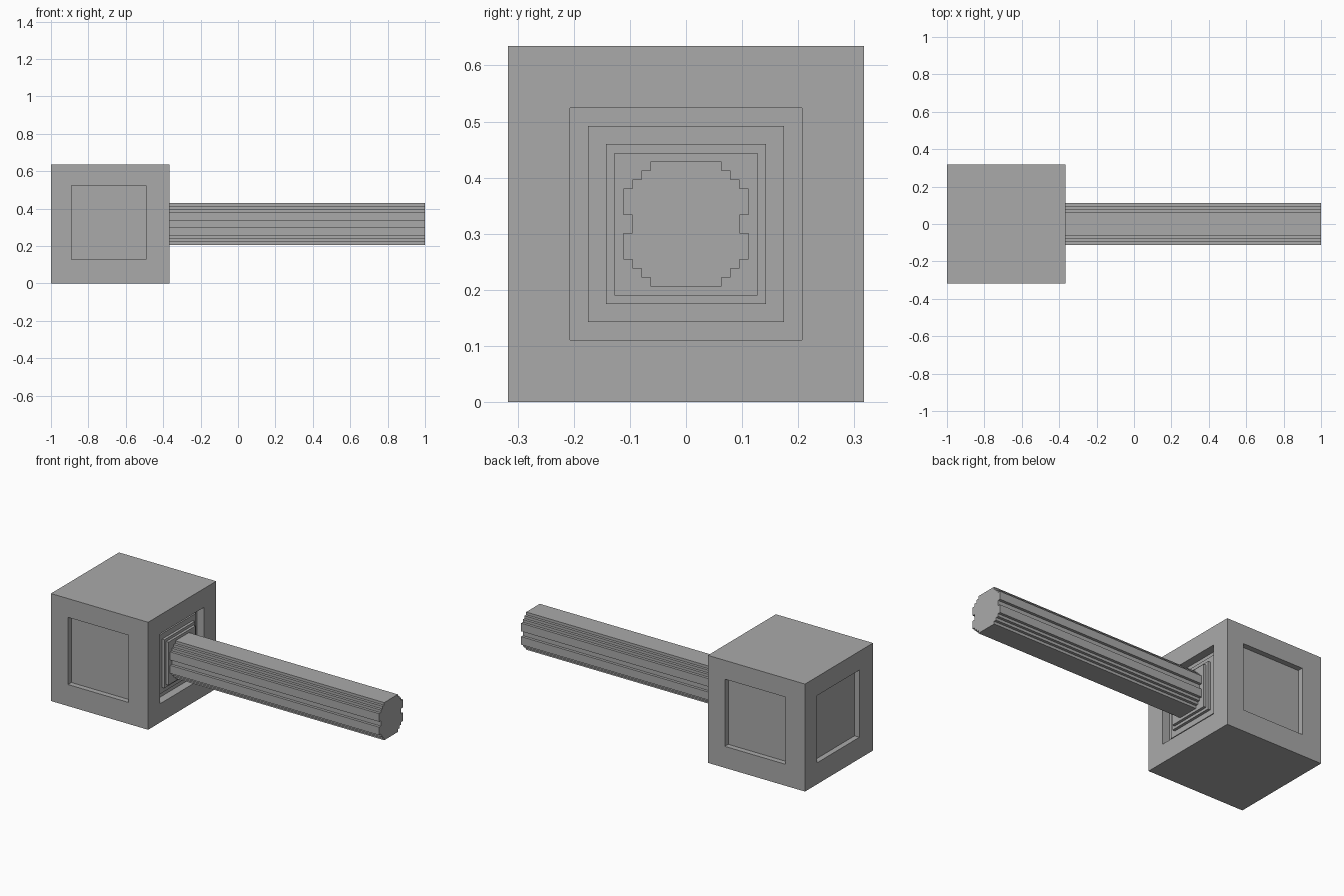
import bpy, bmesh
from mathutils import Matrix, Vector

U = 2 / 126          # one block unit
HEAD = 40            # head edge in units
C = Vector((-1 + 20 * U, 0, 20 * U))   # head centre

if "Cube" in bpy.data.objects:
    bpy.data.objects.remove(bpy.data.objects["Cube"], do_unlink=True)

grey = bpy.data.materials.new("stone grey")
grey.use_nodes = True
colour = (0.4, 0.4, 0.4, 1)
grey.diffuse_color = colour
grey.node_tree.nodes["Principled BSDF"].inputs["Base Color"].default_value = colour


def make(name, bm):
    bmesh.ops.recalc_face_normals(bm, faces=bm.faces)
    mesh = bpy.data.meshes.new(name)
    bm.to_mesh(mesh)
    bm.free()
    mesh.materials.append(grey)
    obj = bpy.data.objects.new(name, mesh)
    bpy.context.collection.objects.link(obj)
    return obj


def box(name, low, high, turn=0):
    """Box in units from the head centre, turned about z in quarter turns."""
    low, high = Vector(low) * U, Vector(high) * U
    bm = bmesh.new()
    size = Matrix.Diagonal((*(high - low), 1))
    spin = Matrix.Rotation(turn * 1.5707963, 4, 'Z')
    bmesh.ops.create_cube(bm, size=1, matrix=Matrix.Translation(C) @ spin
                          @ Matrix.Translation((low + high) / 2) @ size)
    return make(name, bm)


def cut(target, cutter):
    mod = target.modifiers.new("recess", 'BOOLEAN')
    mod.operation, mod.solver, mod.object = 'DIFFERENCE', 'EXACT', cutter
    bpy.context.view_layer.objects.active = target
    bpy.ops.object.modifier_apply(modifier=mod.name)
    bpy.data.objects.remove(cutter, do_unlink=True)


# Head block with shallow panels on the front, back and outer end
h = HEAD / 2
head = box("hammer_head", (-h, -h, -h), (h, h, h))
for turn in (0, 2, 3):
    cut(head, box("panel_cutter", (-13, -h - 5, -12), (12, -h + 2, 13), turn))

# Deeper socket on the handle side
cut(head, box("socket_cutter", (h - 3, -13, -13), (h + 5, 13, 13)))

# Stepped collar rising out of the socket
for step, half in enumerate((11, 9, 8)):
    box(f"collar_step_{step + 1}", (h - 4, -half, -half), (h - 2 + step, half, half))

# Handle: stepped outline with a groove along each side
quarter = [(6, 0), (6, 1), (7, 1), (7, 4), (6, 4), (6, 5), (5, 5), (5, 6), (4, 6), (4, 7)]
right = [(y, -z) for y, z in quarter[:0:-1]] + quarter[1:]
outline = right + [(-y, z) for y, z in reversed(right)]
bm = bmesh.new()
start = C.x + (h - 1) * U
end = bm.faces.new([bm.verts.new((start, y * U, C.z + z * U)) for y, z in outline])
out = bmesh.ops.extrude_face_region(bm, geom=[end], use_keep_orig=True)
bmesh.ops.translate(bm, vec=(1 - start, 0, 0),
                    verts=[v for v in out["geom"] if isinstance(v, bmesh.types.BMVert)])
make("handle", bm)
